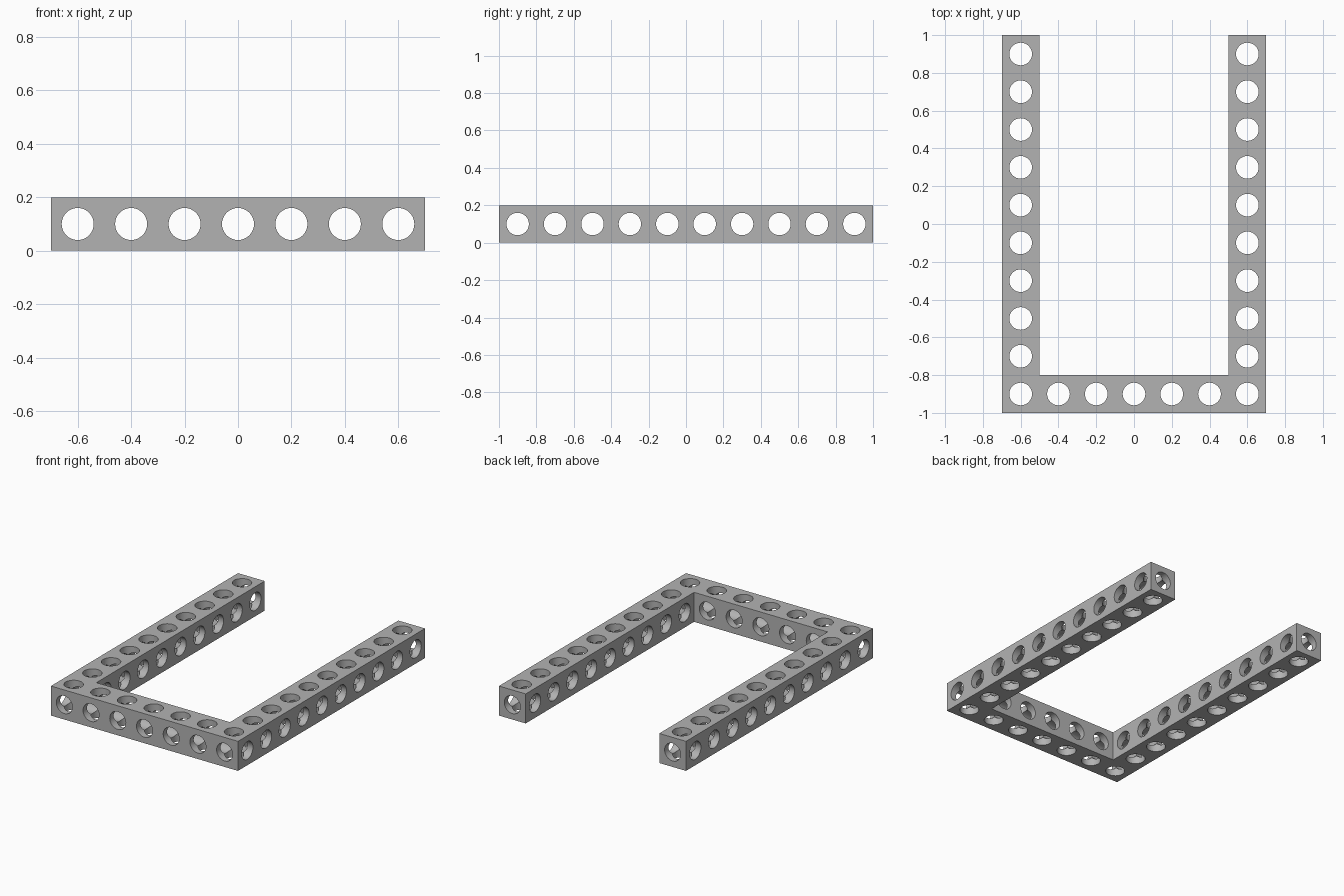
import bpy, bmesh, math
from mathutils import Vector

# Remove the default cube
cube = bpy.data.objects.get("Cube")
if cube:
    bpy.data.objects.remove(cube, do_unlink=True)

HALF = 0.1       # half the width of one cell
BORE = 0.06      # radius of every hole
SEGMENTS = 32    # multiple of eight, so crossing bores share their seam points

# Grey material
grey = bpy.data.materials.new("grey")
grey.use_nodes = True
colour = (0.45, 0.45, 0.45, 1)
grey.diffuse_color = colour
grey.node_tree.nodes["Principled BSDF"].inputs["Base Color"].default_value = colour

# Cells of the U shape: two long arms joined by a front crossbar
cells = {(col, row) for col in (0, 6) for row in range(10)}
cells |= {(col, 0) for col in range(7)}


def ring(bm, centre, axis, sign, points):
    """Vertices for (u, v, depth) points on one side of a cell."""
    verts = []
    for u, v, depth in points:
        co = Vector()
        co[axis] = sign * depth
        co[(axis + 1) % 3] = u
        co[(axis + 2) % 3] = v
        verts.append(bm.verts.new(centre + co))
    return verts


def bridge(bm, a, b, smooth):
    for i in range(len(a)):
        j = (i + 1) % len(a)
        bm.faces.new((a[i], a[j], b[j], b[i])).smooth = smooth


def add_side(bm, centre, axis, sign, exposed):
    """Half a bore, and the flat plate around its mouth if it is exposed."""
    seam, mouth, border = [], [], []
    for i in range(SEGMENTS):
        angle = math.tau * i / SEGMENTS
        c, s = math.cos(angle), math.sin(angle)
        reach = max(abs(c), abs(s))
        # the bore stops on the saddle-shaped seam with the two crossing bores
        seam.append((BORE * c, BORE * s, BORE * reach))
        mouth.append((BORE * c, BORE * s, HALF))
        border.append((HALF * c / reach, HALF * s / reach, HALF))
    mouth_ring = ring(bm, centre, axis, sign, mouth)
    bridge(bm, ring(bm, centre, axis, sign, seam), mouth_ring, True)
    if exposed:
        bridge(bm, mouth_ring, ring(bm, centre, axis, sign, border), False)


# Perforated frame
bm = bmesh.new()
for col, row in sorted(cells):
    centre = Vector(((col - 3) * 2 * HALF, (row - 4.5) * 2 * HALF, HALF))
    for axis in range(3):
        for sign in (-1, 1):
            step = [0, 0, 0]
            step[axis] = sign
            joined = axis < 2 and (col + step[0], row + step[1]) in cells
            add_side(bm, centre, axis, sign, not joined)
bmesh.ops.remove_doubles(bm, verts=bm.verts, dist=0.0005)
bmesh.ops.recalc_face_normals(bm, faces=bm.faces)

mesh = bpy.data.meshes.new("perforated_u_frame")
bm.to_mesh(mesh)
bm.free()
mesh.materials.append(grey)
frame = bpy.data.objects.new("perforated_u_frame", mesh)
bpy.context.collection.objects.link(frame)

# Smooth bores with crisp rims
bpy.ops.object.select_all(action="DESELECT")
frame.select_set(True)
bpy.context.view_layer.objects.active = frame
bpy.ops.object.shade_smooth_by_angle(angle=math.radians(30))
